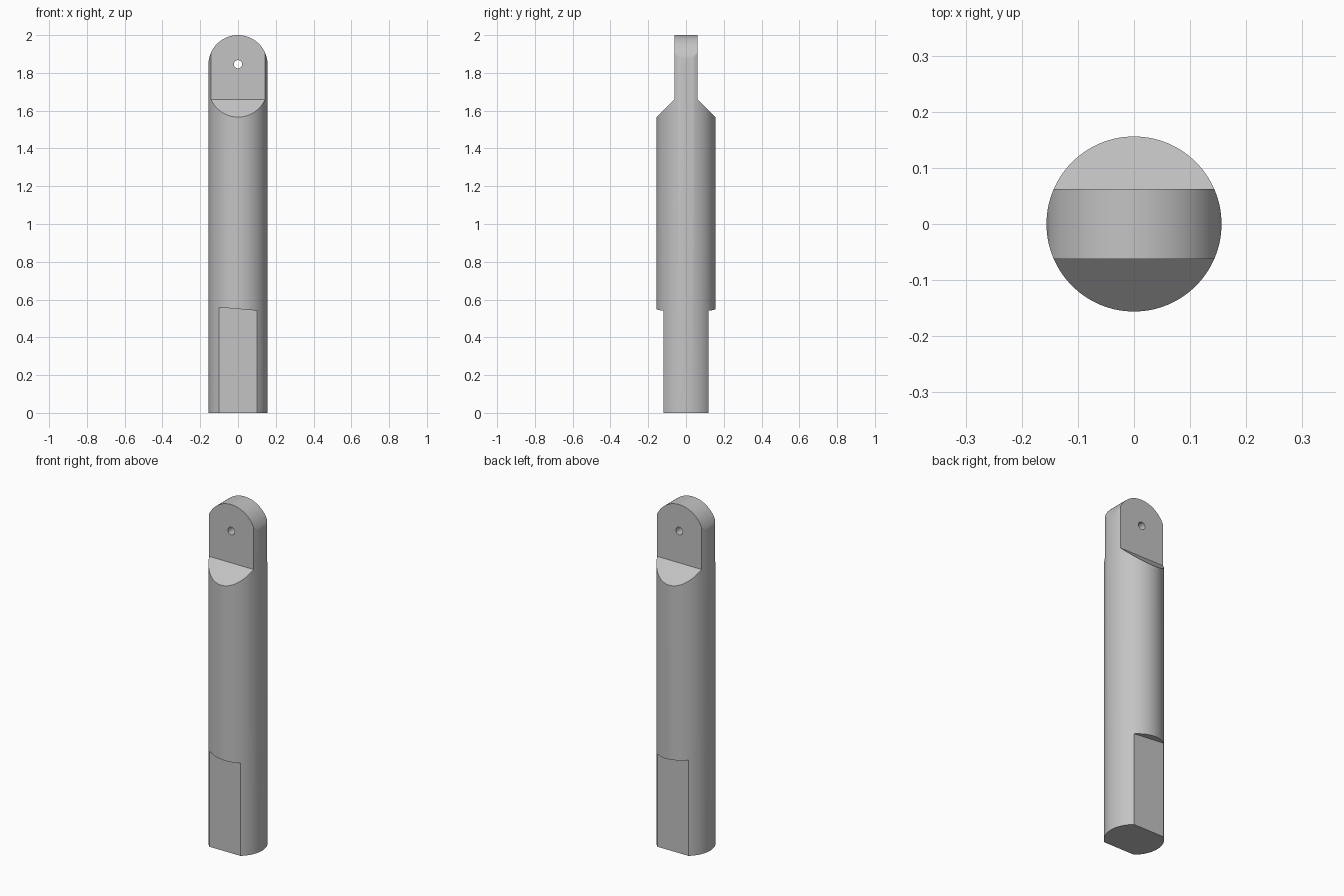
import bpy
import bmesh
import math

if "Cube" in bpy.data.objects:
    bpy.data.objects.remove(bpy.data.objects["Cube"], do_unlink=True)

RADIUS = 0.156
HEIGHT = 2.0
TANG = 0.062          # half thickness of the top tongue
FLAT = 0.12           # half distance across the lower flats
DOME = RADIUS + 0.0003
EYE_Z = HEIGHT - DOME
WIDE = 0.3            # reach of the cutters beyond the rod

steel = bpy.data.materials.new("plain grey")
grey = (0.55, 0.55, 0.55, 1)
steel.diffuse_color = grey
steel.use_nodes = True
steel.node_tree.nodes["Principled BSDF"].inputs["Base Color"].default_value = grey


def circle(r, z, steps, sweep=math.tau):
    return [(r * math.cos(sweep * i / steps), z + r * math.sin(sweep * i / steps))
            for i in range(steps)]


def prism(name, profile, place, lo, hi):
    """Extrude a 2D profile from lo to hi; place maps (u, v, depth) to xyz."""
    bm = bmesh.new()
    face = bm.faces.new([bm.verts.new(place(u, v, lo)) for u, v in profile])
    ext = bmesh.ops.extrude_face_region(bm, geom=[face])
    shift = [b - a for a, b in zip(place(0, 0, lo), place(0, 0, hi))]
    bmesh.ops.translate(bm, vec=shift,
                        verts=[e for e in ext["geom"] if isinstance(e, bmesh.types.BMVert)])
    bmesh.ops.recalc_face_normals(bm, faces=bm.faces)
    mesh = bpy.data.meshes.new(name)
    bm.to_mesh(mesh)
    bm.free()
    mesh.materials.append(steel)
    obj = bpy.data.objects.new(name, mesh)
    bpy.context.collection.objects.link(obj)
    return obj


def along_x(u, v, d):
    return (d, u, v)


def along_y(u, v, d):
    return (u, d, v)


def along_z(u, v, d):
    return (u, v, d)


def carve(target, cutter, operation="DIFFERENCE"):
    cutter.hide_render = True
    mod = target.modifiers.new("carve", "BOOLEAN")
    mod.operation = operation
    mod.solver = "EXACT"
    mod.object = cutter
    bpy.context.view_layer.objects.active = target
    bpy.ops.object.modifier_apply(modifier=mod.name)
    bpy.data.objects.remove(cutter, do_unlink=True)


# Round rod
rod = prism("rod", circle(RADIUS, 0, 128), along_z, 0, HEIGHT)

# Rounded top end
dome = circle(DOME, EYE_Z, 64, math.pi) + [(-DOME, EYE_Z)]
outline = [(WIDE, -WIDE), (WIDE, EYE_Z)] + dome + [(-WIDE, EYE_Z), (-WIDE, -WIDE)]
carve(rod, prism("dome_cutter", outline, along_y, -WIDE, WIDE), "INTERSECT")

for side in (-1, 1):
    # Thin tongue with a sloped shoulder
    shoulder = 1.66
    relief = [(side * TANG, HEIGHT + WIDE), (side * TANG, shoulder),
              (side * WIDE, shoulder - (WIDE - TANG)), (side * WIDE, HEIGHT + WIDE)]
    carve(rod, prism("tongue_cutter", relief, along_x, -WIDE, WIDE))

    # Lower flat with a slightly tilted upper edge
    tilt = WIDE * math.tan(math.radians(5))
    flat = [(-WIDE, -WIDE), (WIDE, -WIDE), (WIDE, 0.55 - tilt), (-WIDE, 0.55 + tilt)]
    carve(rod, prism("flat_cutter", flat, along_y, side * FLAT, side * WIDE))

# Cross hole through the tongue
carve(rod, prism("hole_cutter", circle(0.022, EYE_Z + 0.002, 32), along_y, -WIDE, WIDE))

bpy.ops.object.select_all(action="DESELECT")
rod.select_set(True)
bpy.context.view_layer.objects.active = rod
bpy.ops.object.shade_smooth_by_angle(angle=math.radians(20))
